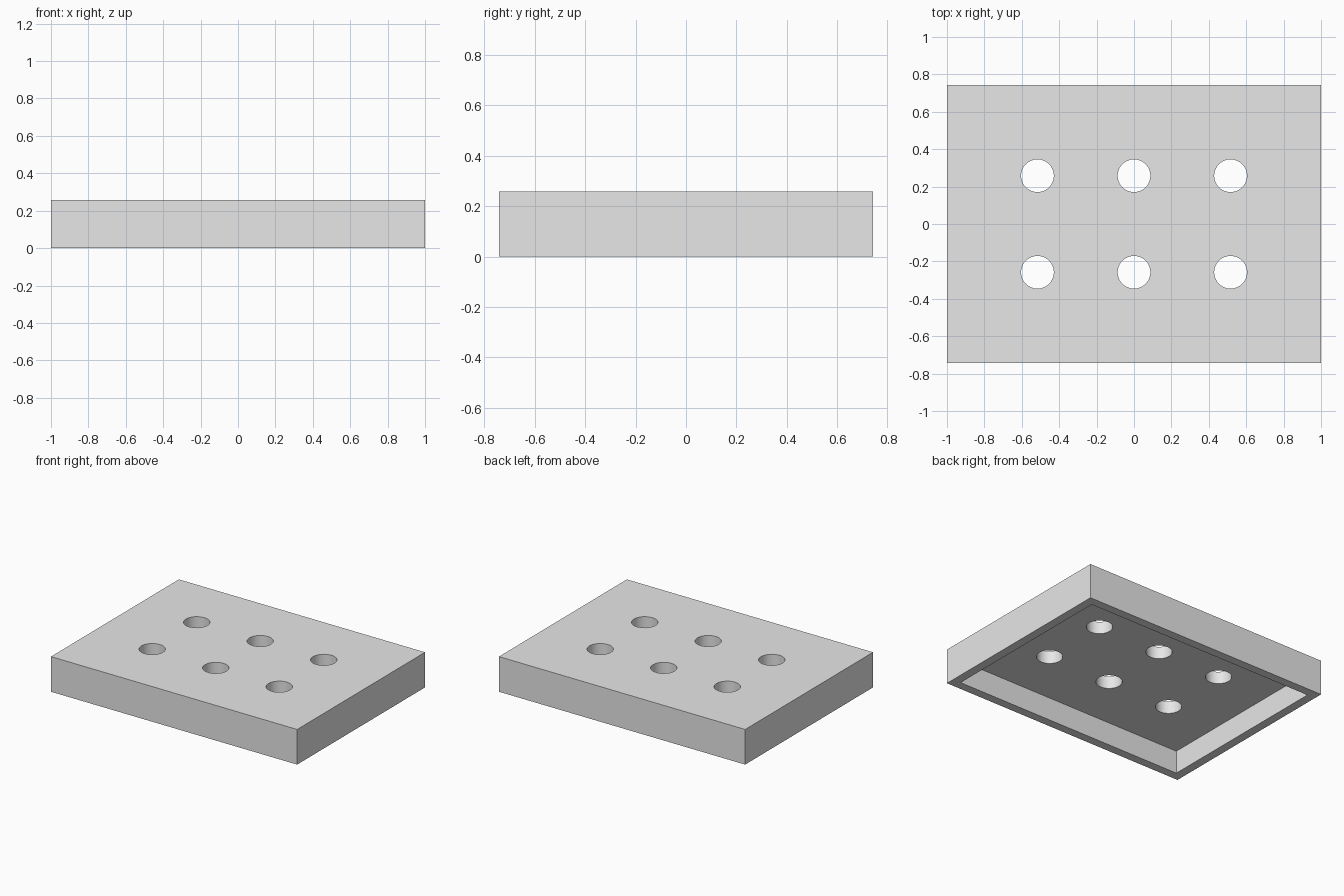
import bpy
import math

cube = bpy.data.objects.get("Cube")
if cube:
    bpy.data.objects.remove(cube, do_unlink=True)

UNIT = 2 / 31                      # the tray is 31 x 23 x 4 units
LENGTH, WIDTH, HEIGHT = 31 * UNIT, 23 * UNIT, 4 * UNIT
WALL = UNIT
CEILING = 0.168                    # underside of the top panel
HOLE_RADIUS = 0.0875
PITCH = 8 * UNIT

grey = bpy.data.materials.new("light grey")
grey.use_nodes = True
colour = (0.8, 0.8, 0.8, 1)
grey.diffuse_color = colour
grey.node_tree.nodes["Principled BSDF"].inputs["Base Color"].default_value = colour


def box(name, length, width, bottom, top):
    bpy.ops.mesh.primitive_cube_add(size=1, location=(0, 0, (bottom + top) / 2))
    obj = bpy.context.object
    obj.name = name
    obj.scale = (length, width, top - bottom)
    bpy.ops.object.transform_apply(location=True, rotation=False, scale=True)
    obj.data.materials.append(grey)
    return obj


def cut(target, cutter):
    """Subtract the cutter from the target, then discard it."""
    cutter.hide_render = True
    mod = target.modifiers.new("cut", 'BOOLEAN')
    mod.operation = 'DIFFERENCE'
    mod.solver = 'EXACT'
    mod.object = cutter
    bpy.context.view_layer.objects.active = target
    bpy.ops.object.modifier_apply(modifier=mod.name)
    bpy.data.objects.remove(cutter, do_unlink=True)


# Solid block, hollowed from below
tray = box("perforated_tray", LENGTH, WIDTH, 0, HEIGHT)
cut(tray, box("cavity_cutter", LENGTH - 2 * WALL, WIDTH - 2 * WALL, -0.1, CEILING))

# Two rows of three round holes through the top panel
for x in (-PITCH, 0, PITCH):
    for y in (-PITCH / 2, PITCH / 2):
        bpy.ops.mesh.primitive_cylinder_add(vertices=48, radius=HOLE_RADIUS, depth=HEIGHT,
                                            location=(x, y, HEIGHT))
        hole = bpy.context.object
        hole.name = "hole_cutter"
        hole.data.materials.append(grey)
        cut(tray, hole)

# Smooth hole walls, crisp edges
bpy.ops.object.select_all(action='DESELECT')
tray.select_set(True)
bpy.context.view_layer.objects.active = tray
bpy.ops.object.shade_smooth_by_angle(angle=math.radians(30))
